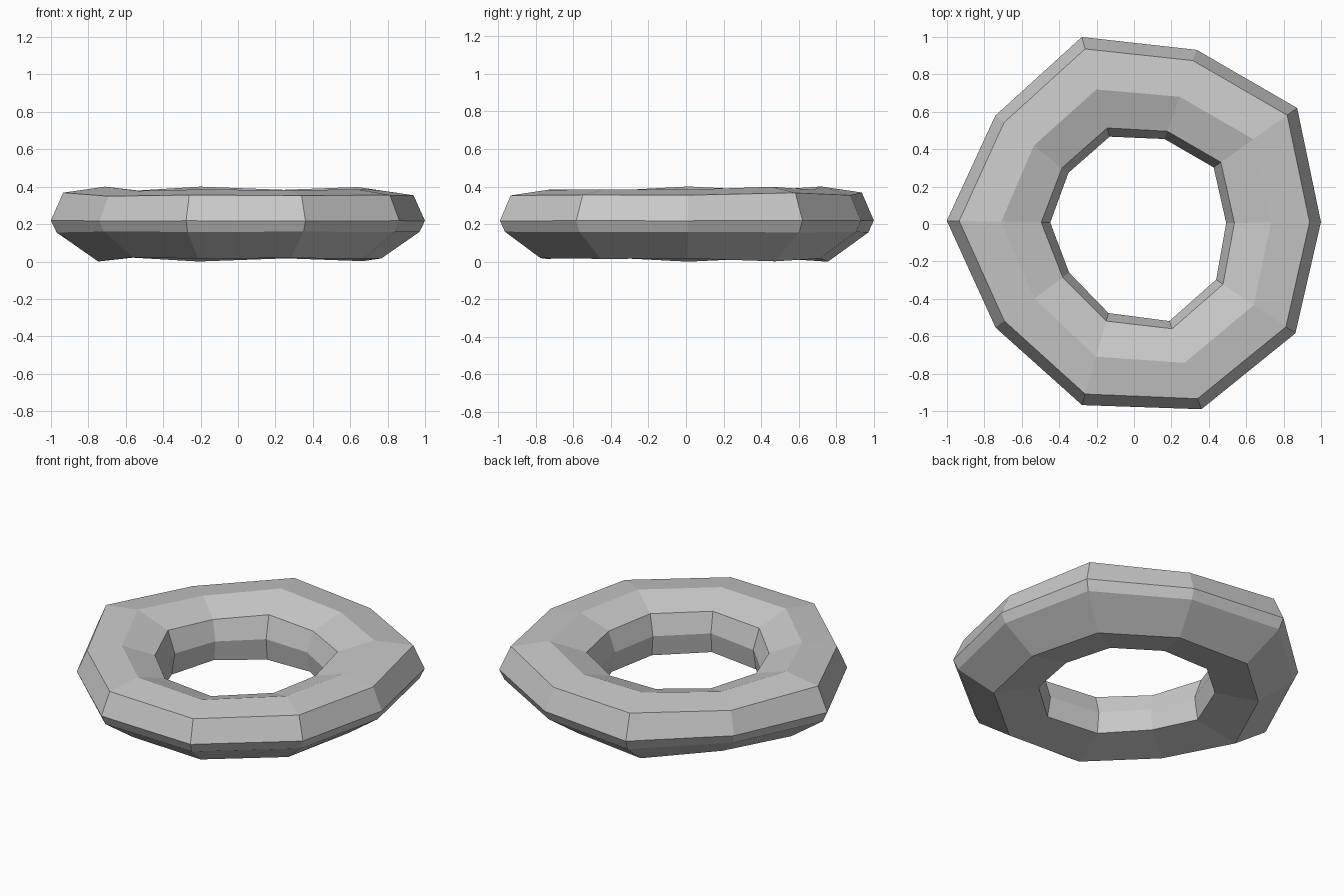
import bpy, bmesh
from math import cos, sin, radians

cube = bpy.data.objects.get("Cube")
if cube:
    bpy.data.objects.remove(cube, do_unlink=True)

# Material
stone = bpy.data.materials.new("plain grey")
stone.use_nodes = True
grey = (0.58, 0.58, 0.58, 1)
stone.diffuse_color = grey
stone.node_tree.nodes["Principled BSDF"].inputs["Base Color"].default_value = grey

# Eight-sided cross-section: outward and upward offsets from the ring's core
section = [(0.272, 0.018), (0.21, 0.157), (0, 0.187), (-0.20, 0.12),
           (-0.245, -0.005), (-0.225, -0.135), (0.035, -0.187), (0.243, -0.042)]

# Ten uneven stations round the ring: angle, core radius, section scale
stations = [(0.6, 0.733, 0.98), (35.4, 0.782, 1.06), (70.2, 0.723, 0.98),
            (105.6, 0.747, 1.07), (142, 0.68, 0.96), (179, 0.71, 1.07),
            (216.8, 0.666, 0.95), (254, 0.738, 0.99), (290, 0.79, 0.97),
            (325.9, 0.773, 0.99)]
core_height = 0.2

# Low-poly ring skinned through the stations
bm = bmesh.new()
loops = []
for angle, radius, scale in stations:
    a = radians(angle)
    loops.append([bm.verts.new(((radius + out * scale) * cos(a),
                                (radius + out * scale) * sin(a),
                                core_height + up * scale))
                  for out, up in section])

for i, loop in enumerate(loops):
    following = loops[(i + 1) % len(loops)]
    for j in range(len(section)):
        k = (j + 1) % len(section)
        bm.faces.new((loop[j], following[j], following[k], loop[k]))
bmesh.ops.recalc_face_normals(bm, faces=bm.faces)

# Rest the ring on the ground
lowest = min(v.co.z for v in bm.verts)
bmesh.ops.translate(bm, verts=bm.verts, vec=(0, 0, -lowest))

mesh = bpy.data.meshes.new("faceted_ring")
bm.to_mesh(mesh)
bm.free()
mesh.materials.append(stone)
ring = bpy.data.objects.new("faceted_ring", mesh)
bpy.context.scene.collection.objects.link(ring)
